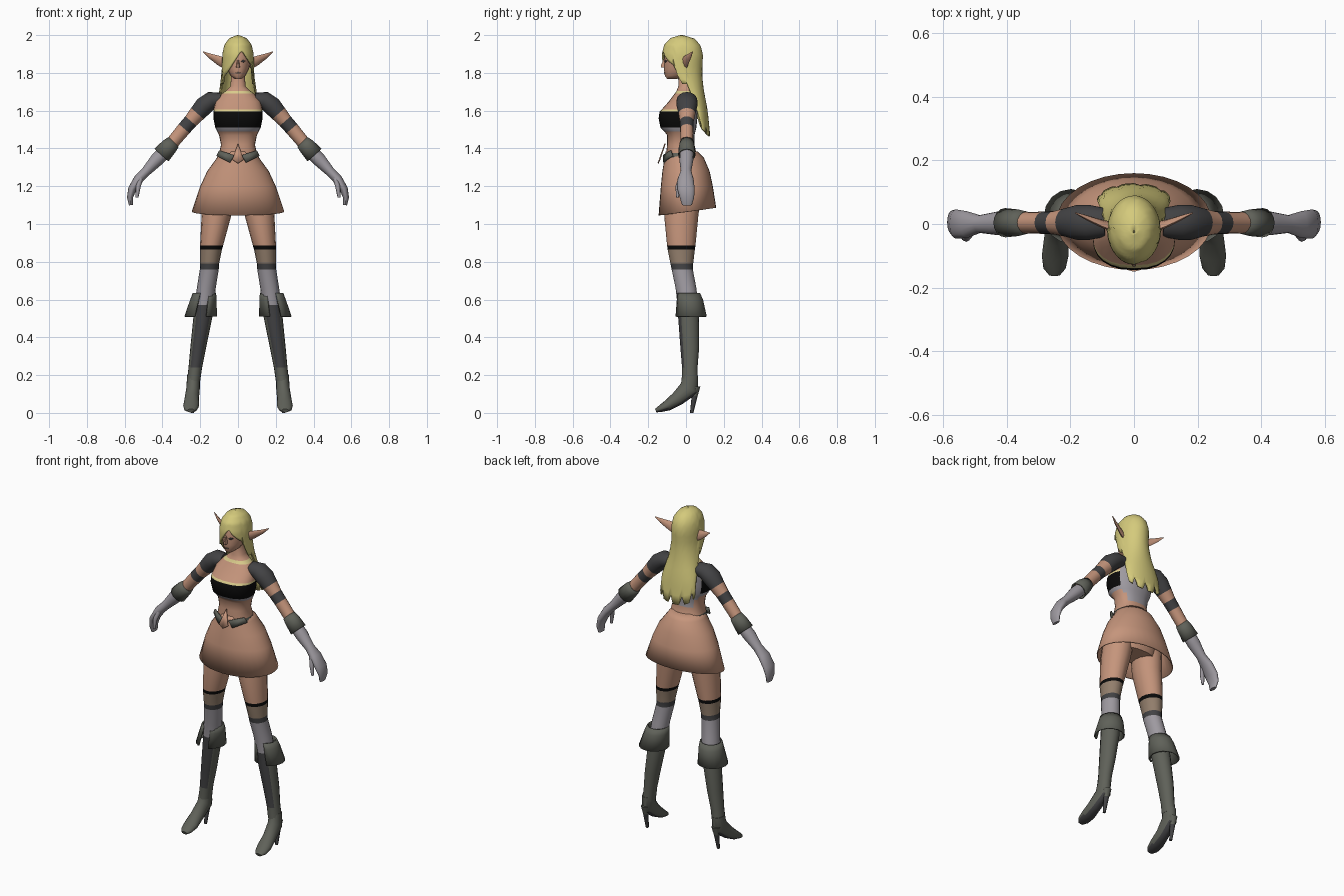
import bpy, math
from mathutils import Vector

cube = bpy.data.objects.get("Cube")
if cube:
    bpy.data.objects.remove(cube, do_unlink=True)

COLOURS = {
    "skin": (0.56, 0.30, 0.20), "hair_blonde": (0.66, 0.59, 0.20),
    "black": (0.003, 0.003, 0.003), "charcoal": (0.055, 0.055, 0.058),
    "pale_grey": (0.34, 0.32, 0.35), "boot_grey": (0.115, 0.12, 0.10),
    "stocking": (0.29, 0.21, 0.15), "trim_yellow": (0.70, 0.60, 0.26),
}
NAMES = list(COLOURS)
MATERIALS = []
for name, rgb in COLOURS.items():
    m = bpy.data.materials.new(name)
    m.use_nodes = True
    m.diffuse_color = (*rgb, 1)
    shader = next(n for n in m.node_tree.nodes if n.type == "BSDF_PRINCIPLED")
    shader.inputs["Base Color"].default_value = (*rgb, 1)
    shader.inputs["Roughness"].default_value = 0.8
    MATERIALS.append(m)

X, Y, Z = Vector((1, 0, 0)), Vector((0, 1, 0)), Vector((0, 0, 1))


def make(name, verts, faces, mats, mirror=False, thick=0, rule=None):
    """Mesh object with one colour name per face; rule(centre, normal) can override it."""
    me = bpy.data.meshes.new(name)
    me.from_pydata([tuple(v) for v in verts], [], faces)
    me.update()
    for m in MATERIALS:
        me.materials.append(m)
    ob = bpy.data.objects.new(name, me)
    bpy.context.collection.objects.link(ob)
    bpy.ops.object.select_all(action="DESELECT")
    ob.select_set(True)
    bpy.context.view_layer.objects.active = ob
    bpy.ops.object.mode_set(mode="EDIT")
    bpy.ops.mesh.select_all(action="SELECT")
    bpy.ops.mesh.normals_make_consistent(inside=False)
    bpy.ops.object.mode_set(mode="OBJECT")
    for poly, mat in zip(me.polygons, mats):
        new = rule(poly.center, poly.normal) if rule else None
        poly.material_index = NAMES.index(new or mat)
    bpy.ops.object.shade_smooth_by_angle(angle=math.radians(50))
    if thick:
        ob.modifiers.new("thickness", "SOLIDIFY").thickness = thick
    if mirror:
        ob.modifiers.new("mirror", "MIRROR")
    return ob


def loft(name, rings, side=X, flat=False, sides=16, cap=True, power=1, skip=None, **kw):
    """Skin over rings (x, y, z, side radius, other radius, colour of the span that follows)."""
    centres = [Vector(r[:3]) for r in rings]
    verts, faces, mats = [], [], []
    for i, r in enumerate(rings):
        tangent = Z if flat else (centres[min(i + 1, len(rings) - 1)] - centres[max(i - 1, 0)]).normalized()
        other = tangent.cross(side).normalized()
        for k in range(sides):
            a = math.tau * k / sides
            c, s = math.cos(a), math.sin(a)
            c = math.copysign(abs(c) ** power, c)
            s = math.copysign(abs(s) ** power, s)
            verts.append(centres[i] + side * c * r[3] + other * s * r[4])
    for i in range(len(rings) - 1):
        for k in range(sides):
            if skip and k in skip:
                continue
            j, n = i * sides, (k + 1) % sides
            faces.append((j + k, j + n, j + sides + n, j + sides + k))
            mats.append(rings[i][5])
    if cap:
        last = len(verts) - sides
        faces += [tuple(range(sides)), tuple(range(last, last + sides))]
        mats += [rings[0][5], rings[-1][5]]
    return make(name, verts, faces, mats, **kw)


def body(rows):
    """Rows of (z, half width, front y, back y, colour) as flat rings."""
    return [(0, (f + b) / 2, z, w, (b - f) / 2, m) for z, w, f, b, m in rows]


def plate(name, outline, y, curve, mat, mirror=False, lean=0):
    """Thin bent plate facing the front, drawn as (x, z) points."""
    top = max(z for x, z in outline)
    verts = [(x, y + curve * x * x - lean * (top - z), z) for x, z in outline]
    return make(name, verts, [tuple(range(len(outline)))], [mat], mirror=mirror, thick=0.006)


# Torso with the top, trims and open back panel
def back_panel(c, n):
    return "pale_grey" if c.y > 0.02 and n.y > 0.3 and 1.43 < c.z < 1.7 else None


loft("torso", body([
    (1.10, .12, -.07, .08, "skin"), (1.22, .15, -.09, .11, "skin"),
    (1.31, .125, -.10, .10, "skin"), (1.35, .105, -.105, .07, "boot_grey"),
    (1.375, .10, -.105, .055, "skin"), (1.42, .09, -.10, .045, "skin"),
    (1.47, .10, -.10, .045, "skin"), (1.49, .11, -.115, .05, "pale_grey"),
    (1.51, .12, -.135, .055, "black"), (1.56, .13, -.145, .06, "black"),
    (1.595, .13, -.14, .06, "trim_yellow"), (1.605, .13, -.13, .06, "skin"),
    (1.65, .12, -.09, .06, "skin"), (1.69, .085, -.06, .055, "trim_yellow"),
    (1.705, .065, -.05, .05, "skin"), (1.73, .04, -.04, .045, "skin"),
    (1.79, .036, -.04, .04, "skin")]), flat=True, sides=24, power=.85, rule=back_panel)

# Head, nose, eyes and mouth
loft("head", body([
    (1.768, .018, -.10, -.05, "skin"), (1.785, .04, -.112, .0, "skin"),
    (1.82, .058, -.117, .05, "skin"), (1.86, .068, -.115, .07, "skin"),
    (1.92, .070, -.115, .07, "skin"), (1.97, .045, -.08, .04, "skin")]), flat=True)
loft("nose", body([
    (1.828, .010, -.135, -.10, "skin"), (1.838, .009, -.136, -.10, "skin"),
    (1.875, .004, -.118, -.10, "skin")]), flat=True, sides=6)
plate("eye", [(.015, 1.86), (.028, 1.868), (.043, 1.863), (.03, 1.856)], -.117, 7, "charcoal", True)
plate("mouth", [(-.016, 1.80), (0, 1.804), (.016, 1.80), (0, 1.796)], -.117, 7, "stocking")
loft("ear", [
    (.06, -.01, 1.845, .030, .012, "skin"), (.10, .0, 1.865, .027, .010, "skin"),
    (.15, .02, 1.89, .014, .007, "skin"), (.185, .035, 1.912, .002, .002, "skin")],
    side=(Z * .85 + Y * -.4 + X * -.3).normalized(), sides=8, mirror=True)

# Hair: a shell around the head whose lower edge changes with the angle
HAIR = [(2.0, .004, -.03, -.02), (1.985, .045, -.08, .04), (1.95, .072, -.115, .075),
        (1.90, .083, -.128, .09), (1.80, .085, -.125, .085), (1.72, .09, -.06, .092),
        (1.60, .115, .0, .115), (1.45, .12, .03, .13)]


def hair_ring(z):
    for p, q in zip(HAIR, HAIR[1:]):
        if z >= q[0]:
            t = (p[0] - z) / (p[0] - q[0])
            return [u + (v - u) * t for u, v in zip(p[1:], q[1:])]
    return HAIR[-1][1:]


def hair_end(a, k):
    f = abs(a) / math.pi
    if f < .48:
        return 1.465 + .05 * (k % 4 == 1) + .25 * f * f
    if f < .62:
        return 1.74
    return 1.92 - .12 * abs(math.sin(a) - .25)


COLS, ROWS = 40, 16
verts, faces = [], []
for k in range(COLS):
    a = math.tau * k / COLS - math.pi
    for r in range(ROWS + 1):
        z = 2 - (2 - hair_end(a, k)) * (r / ROWS) ** 1.6
        w, f, b = hair_ring(z)
        verts.append((w * math.sin(a), (f + b) / 2 + (b - f) / 2 * math.cos(a), z))
        if r < ROWS:
            i, j = k * (ROWS + 1) + r, (k + 1) % COLS * (ROWS + 1) + r
            faces.append((i, j, j + 1, i + 1))
make("hair", verts, faces, ["hair_blonde"] * len(faces), thick=.01)

# Skirt, its hem dipping toward the front
skirt = loft("skirt", body([
    (1.385, .092, -.107, .06, "skin"), (1.35, .112, -.113, .095, "skin"),
    (1.28, .163, -.125, .125, "skin"), (1.20, .20, -.133, .142, "skin"),
    (1.065, .245, -.145, .16, "skin")]), flat=True, sides=32, cap=False, thick=.006)
for v in skirt.data.vertices:
    if v.co.z < 1.1:
        v.co.z += .13 * v.co.y

# Waist flaps
plate("waist_flap", [(.02, 1.365), (.10, 1.39), (.115, 1.36), (.085, 1.345), (.045, 1.325)],
      -.122, 4, "boot_grey", True, lean=.1)
plate("waist_tab", [(0, 1.425), (.03, 1.34), (0, 1.32), (-.03, 1.34)], -.108, 2, "skin", lean=.35)

# Arms from shoulder pad to glove
loft("arm", [
    (.09, .005, 1.66, .045, .035, "charcoal"), (.14, .005, 1.655, .055, .047, "charcoal"),
    (.18, .005, 1.625, .055, .050, "charcoal"), (.215, .005, 1.585, .045, .044, "skin"),
    (.25, .004, 1.545, .037, .038, "charcoal"), (.285, .004, 1.505, .035, .037, "skin"),
    (.36, .004, 1.415, .033, .034, "skin"), (.40, .004, 1.37, .036, .036, "pale_grey"),
    (.43, .002, 1.34, .037, .036, "pale_grey"), (.485, .0, 1.28, .028, .026, "pale_grey"),
    (.525, -.002, 1.24, .042, .026, "pale_grey"), (.56, .0, 1.185, .046, .022, "pale_grey"),
    (.572, .005, 1.14, .038, .016, "pale_grey"), (.567, .005, 1.10, .026, .010, "pale_grey")],
    side=Y, mirror=True)
loft("elbow_cuff", [
    (.34, .004, 1.435, .036, .037, "boot_grey"), (.365, .004, 1.41, .042, .045, "boot_grey"),
    (.405, .004, 1.365, .046, .050, "boot_grey")], side=Y, cap=False, thick=.006, mirror=True)
loft("thumb", [
    (.515, -.025, 1.245, .015, .014, "pale_grey"), (.528, -.043, 1.20, .013, .013, "pale_grey"),
    (.535, -.045, 1.14, .007, .008, "pale_grey")], side=Y, sides=8, mirror=True)


# Legs, with stocking bands and a lacing strip on the boot shaft
def lacing(c, n):
    return "charcoal" if n.y < -.75 and .24 < c.z < .57 else None


loft("leg", [
    (.095, -.01, 1.20, .085, .095, "skin"), (.115, -.025, 1.04, .078, .09, "skin"),
    (.14, -.025, .885, .061, .075, "black"), (.143, -.025, .865, .058, .072, "stocking"),
    (.15, -.022, .79, .050, .060, "charcoal"), (.152, -.02, .76, .050, .056, "pale_grey"),
    (.168, .0, .66, .050, .055, "pale_grey"), (.178, .01, .57, .052, .055, "boot_grey"),
    (.187, .014, .50, .050, .055, "boot_grey"), (.21, .02, .35, .042, .050, "boot_grey"),
    (.226, .02, .24, .036, .041, "boot_grey"), (.235, .02, .17, .035, .043, "boot_grey")],
    flat=True, mirror=True, rule=lacing)
loft("boot_cuff", [
    (.178, .012, .635, .062, .062, "boot_grey"), (.183, .018, .60, .070, .072, "boot_grey"),
    (.198, .024, .51, .086, .086, "boot_grey")],
    flat=True, cap=False, skip=(11, 12), thick=.008, mirror=True)


# Shoes with dark soles and heels
def sole(c, n):
    return "charcoal" if n.z < -.55 else None


loft("foot", [
    (.235, .025, .20, .034, .040, "boot_grey"), (.238, .018, .13, .036, .052, "boot_grey"),
    (.245, -.045, .075, .038, .038, "boot_grey"), (.248, -.10, .038, .042, .028, "boot_grey"),
    (.250, -.14, .02, .035, .017, "boot_grey"), (.250, -.16, .012, .018, .010, "boot_grey")],
    mirror=True, rule=sole)
loft("heel", [
    (.238, .052, .14, .026, .024, "boot_grey"), (.239, .046, .09, .015, .016, "charcoal"),
    (.24, .03, .0, .008, .009, "charcoal")], flat=True, sides=8, mirror=True)
